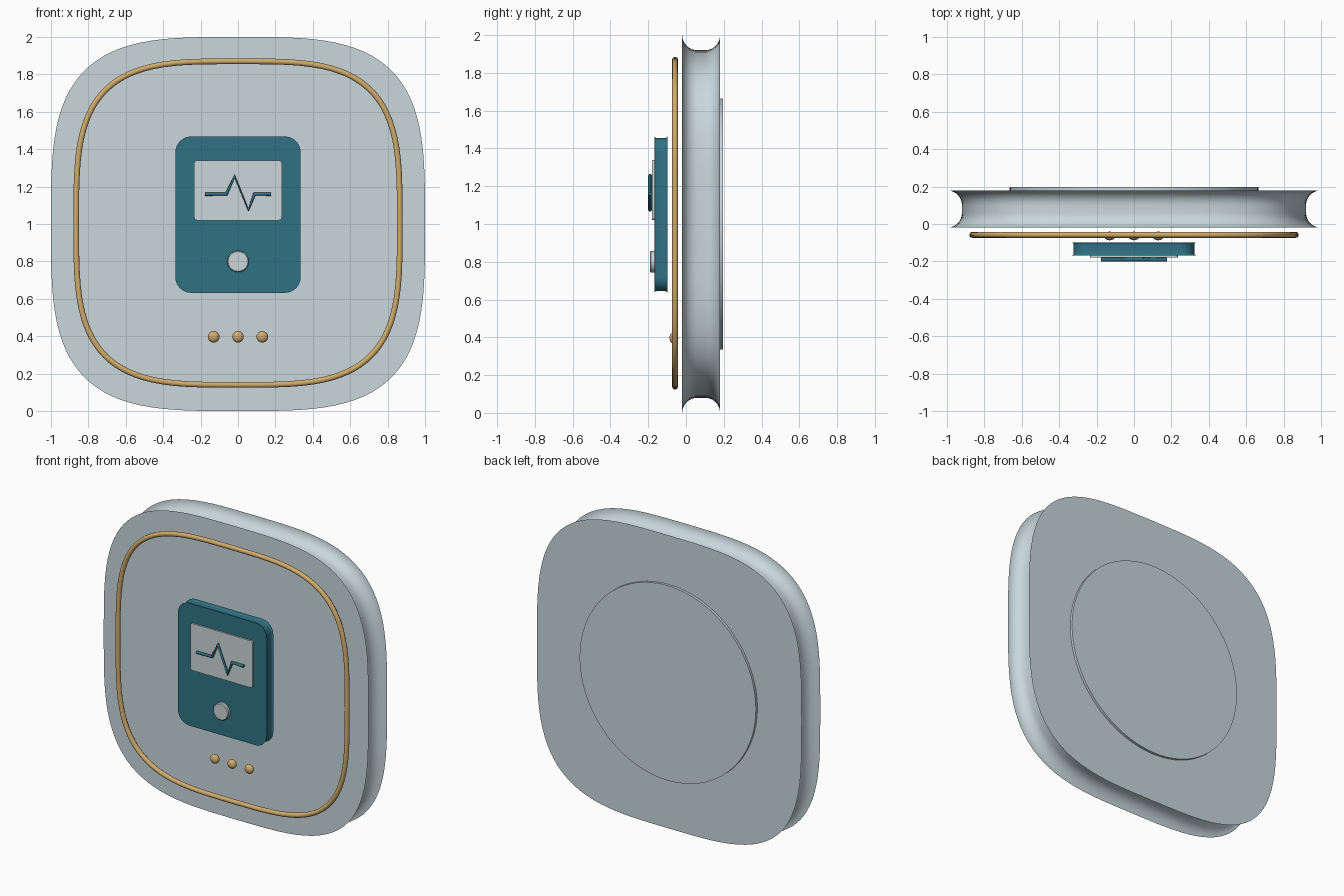
import bpy, bmesh, math
from mathutils import Vector

if "Cube" in bpy.data.objects:
    bpy.data.objects.remove(bpy.data.objects["Cube"])


def material(name, rgb):
    m = bpy.data.materials.new(name)
    m.diffuse_color = (*rgb, 1)
    m.use_nodes = True
    m.node_tree.nodes["Principled BSDF"].inputs["Base Color"].default_value = m.diffuse_color
    return m


PALE = material("pale_blue_grey", (0.58, 0.68, 0.72))
TEAL = material("deep_teal", (0.03, 0.17, 0.23))
GOLD = material("warm_gold", (0.63, 0.41, 0.15))
SILVER = material("light_silver", (0.60, 0.67, 0.69))


def squircle(half, power=3.5, count=96):
    """Outline points with outward normals, as (point, normal) in x and z."""
    out = []
    for i in range(count):
        t = math.tau * i / count
        c, s = math.cos(t), math.sin(t)
        p = [math.copysign(abs(v) ** (2 / power), v) if abs(v) > 1e-9 else 0.0 for v in (c, s)]
        n = Vector([math.copysign(abs(v) ** (power - 1), v) for v in p]).normalized()
        out.append((Vector(p) * half, n))
    return out


def rounded_rect(w, h, r, steps=8):
    out = []
    for q, (sx, sz) in enumerate([(1, 1), (-1, 1), (-1, -1), (1, -1)]):
        for i in range(steps + 1):
            a = math.pi / 2 * (q + i / steps)
            n = Vector((math.cos(a), math.sin(a)))
            out.append((Vector((sx * (w - r), sz * (h - r))) + n * r, n))
    return out


def circle(r, count):
    dirs = [Vector((math.cos(math.tau * i / count), math.sin(math.tau * i / count))) for i in range(count)]
    return [(d * r, d) for d in dirs]


def cove_profile(y0, y1, r, steps=10):
    """Side profile with hollow quarter-round edges, as (inset, y)."""
    arc = [math.pi / 2 * i / steps for i in range(steps + 1)]
    front = [(r * math.sin(a), y0 + r * (1 - math.cos(a))) for a in arc]
    back = [(i, y1 - (y - y0)) for i, y in reversed(front)]
    return front + back


def finish(obj, mat):
    obj.data.materials.append(mat)
    bpy.ops.object.select_all(action='DESELECT')
    obj.select_set(True)
    bpy.context.view_layer.objects.active = obj
    if obj.type == 'MESH':
        bpy.ops.object.shade_smooth_by_angle(angle=math.radians(35))


def slab(name, outline, profile, z, mat):
    """Loft an outline through a side profile and cap front and back."""
    bm = bmesh.new()
    rings = [[bm.verts.new((p.x - n.x * k, y, z + p.y - n.y * k)) for p, n in outline]
             for k, y in profile]
    count = len(outline)
    for a, b in zip(rings, rings[1:]):
        for i in range(count):
            j = (i + 1) % count
            bm.faces.new((a[i], a[j], b[j], b[i]))
    bm.faces.new(rings[0])
    bm.faces.new(rings[-1])
    bmesh.ops.recalc_face_normals(bm, faces=bm.faces)
    me = bpy.data.meshes.new(name)
    bm.to_mesh(me)
    bm.free()
    obj = bpy.data.objects.new(name, me)
    bpy.context.collection.objects.link(obj)
    finish(obj, mat)


def tube(name, points, y, radius, cyclic, mat):
    cu = bpy.data.curves.new(name, 'CURVE')
    cu.dimensions = '3D'
    cu.bevel_depth = radius
    cu.bevel_resolution = 3
    cu.use_fill_caps = True
    sp = cu.splines.new('POLY')
    sp.points.add(len(points) - 1)
    for p, (x, z) in zip(sp.points, points):
        p.co = (x, y, z, 1)
    sp.use_cyclic_u = cyclic
    obj = bpy.data.objects.new(name, cu)
    bpy.context.collection.objects.link(obj)
    finish(obj, mat)


# Main shell with hollow rim, and the round plate on its back
slab("shell", squircle(1.0), cove_profile(-0.02, 0.18, 0.08), 1.0, PALE)
slab("back_plate", circle(0.665, 96), [(0, 0.175), (0, 0.197)], 1.0, PALE)

# Trim ring in front of the shell
tube("trim_ring", [(p.x, 1.005 + p.y) for p, n in squircle(0.865)], -0.058, 0.016, True, GOLD)

# Monitor unit with screen, pulse line and button
slab("monitor_case", rounded_rect(0.335, 0.418, 0.085),
     cove_profile(-0.168, -0.098, 0.012, 4), 1.05, TEAL)
slab("screen", rounded_rect(0.234, 0.16, 0.015, 3), [(0, -0.179), (0, -0.166)], 1.18, SILVER)
tube("pulse_line", [(-0.177, 1.16), (-0.062, 1.16), (-0.018, 1.255),
                    (0.056, 1.075), (0.088, 1.16), (0.177, 1.16)], -0.19, 0.01, False, TEAL)
slab("button", circle(0.058, 20), [(0.005, -0.19), (0, -0.185), (0, -0.166)], 0.8, SILVER)

# Three indicator studs
for i in (-1, 0, 1):
    bpy.ops.mesh.primitive_uv_sphere_add(segments=20, ring_count=12, radius=0.031,
                                         location=(0.13 * i, -0.064, 0.397))
    stud = bpy.context.object
    stud.name = "indicator_stud"
    stud.scale = (1, 0.75, 1)
    finish(stud, GOLD)
